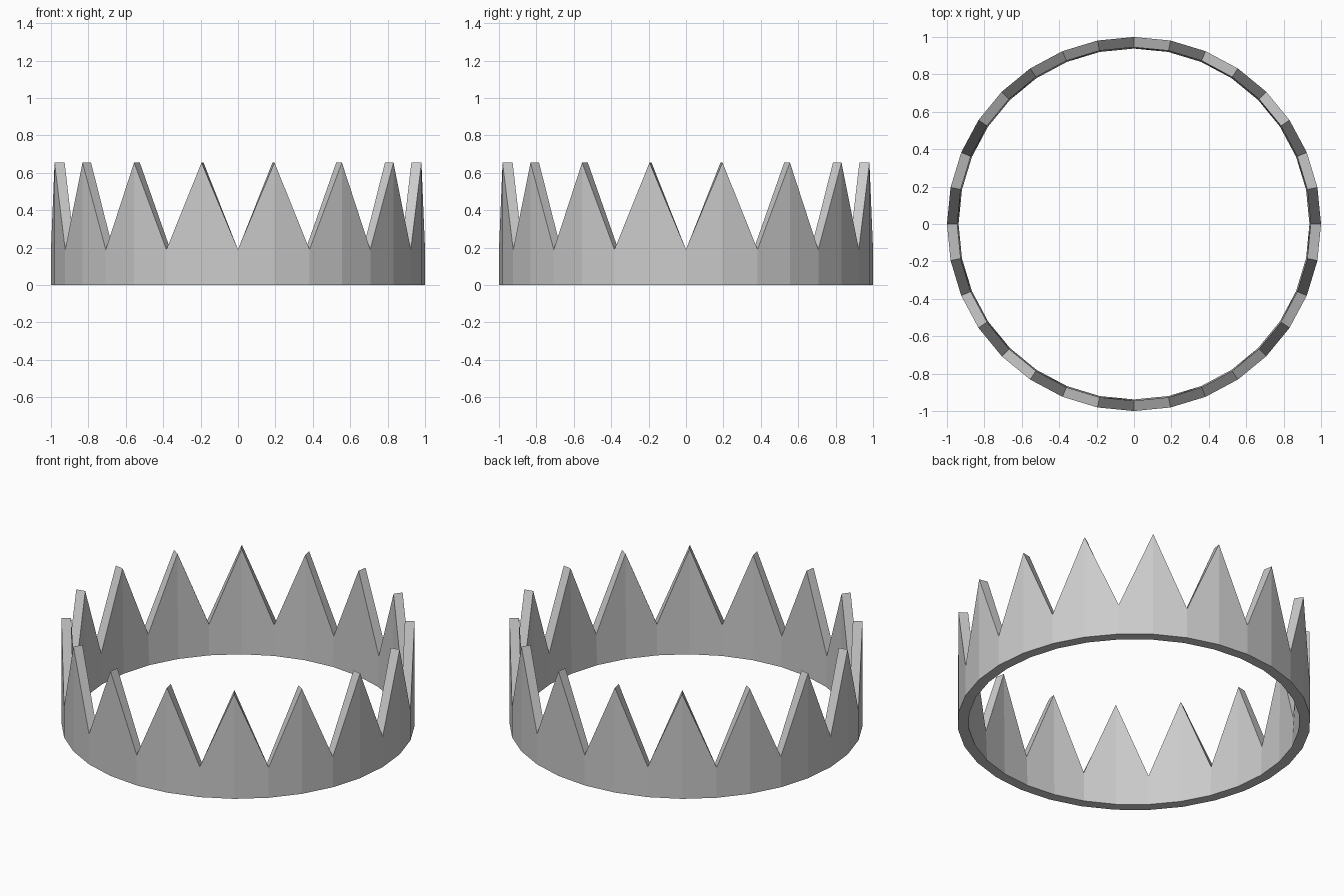
import bpy, bmesh, math

if "Cube" in bpy.data.objects:
    bpy.data.objects.remove(bpy.data.objects["Cube"], do_unlink=True)

SIDES = 32
VALLEY, PEAK = 0.19, 0.655
OUTER, INNER_BASE, INNER_TOP = 1.0, 0.938, 0.945

# Single grey metal colour
metal = bpy.data.materials.new("grey_metal")
metal.use_nodes = True
colour = (0.6, 0.6, 0.6, 1)
metal.diffuse_color = colour
metal.node_tree.nodes["Principled BSDF"].inputs["Base Color"].default_value = colour


def ring(bm, radius, height):
    """Ring of vertices; height is a function of the index."""
    step = math.tau / SIDES
    return [bm.verts.new((radius * math.cos(i * step), radius * math.sin(i * step), height(i)))
            for i in range(SIDES)]


def zigzag(i):
    return PEAK if i % 2 else VALLEY


def flat(height):
    return lambda i: height


# Crown band with a zigzag rim: outer base, valley line, spike rim, inner wall
bm = bmesh.new()
loops = [ring(bm, OUTER, flat(0)), ring(bm, OUTER, zigzag),
         ring(bm, INNER_TOP, zigzag), ring(bm, INNER_BASE, flat(0))]
for a, b in zip(loops, loops[1:] + loops[:1]):
    for i in range(SIDES):
        j = (i + 1) % SIDES
        bm.faces.new((a[i], a[j], b[j], b[i]))
bmesh.ops.recalc_face_normals(bm, faces=bm.faces)

mesh = bpy.data.meshes.new("crown_band")
bm.to_mesh(mesh)
bm.free()
mesh.materials.append(metal)
crown = bpy.data.objects.new("crown_band", mesh)
bpy.context.collection.objects.link(crown)
